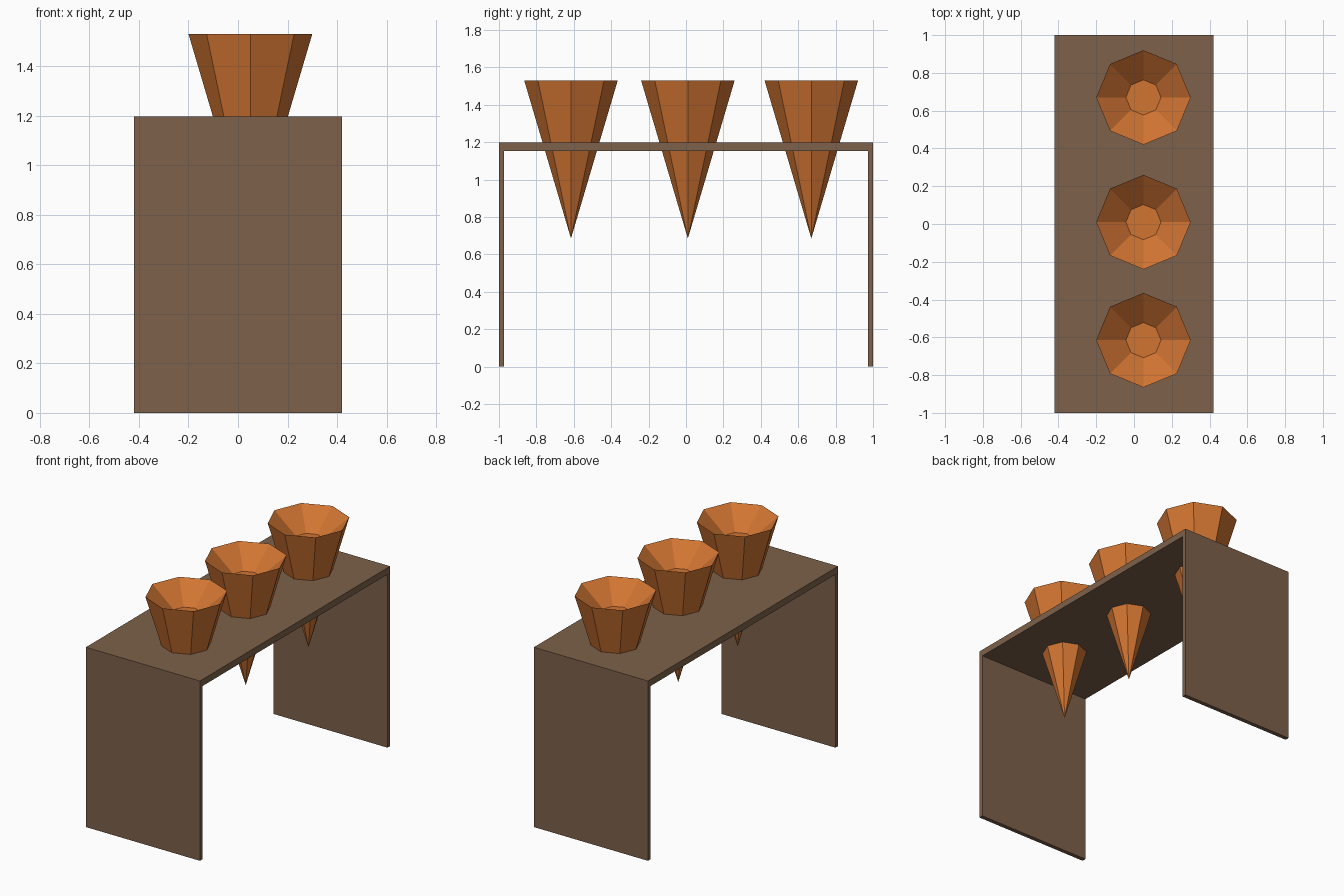
import bpy, bmesh, math

if "Cube" in bpy.data.objects:
    bpy.data.objects.remove(bpy.data.objects["Cube"])


def material(name, rgb):
    m = bpy.data.materials.new(name)
    m.diffuse_color = (*rgb, 1.0)
    m.use_nodes = True
    m.node_tree.nodes["Principled BSDF"].inputs["Base Color"].default_value = m.diffuse_color
    return m


WOOD = material("brown wood", (0.205, 0.120, 0.069))
WAFER = material("orange wafer", (0.640, 0.176, 0.032))


def make_object(name, bm, mat):
    bmesh.ops.recalc_face_normals(bm, faces=bm.faces)
    mesh = bpy.data.meshes.new(name)
    bm.to_mesh(mesh)
    bm.free()
    mesh.materials.append(mat)
    ob = bpy.data.objects.new(name, mesh)
    bpy.context.collection.objects.link(ob)
    return ob


# Stand: U-shaped side profile (y, z) extruded across the width
HALF_W, HEIGHT, UNDER, LEG = 0.42, 1.197, 1.153, 0.972
profile = [(-1, 0), (-LEG, 0), (-LEG, UNDER), (LEG, UNDER),
           (LEG, 0), (1, 0), (1, HEIGHT), (-1, HEIGHT)]
bm = bmesh.new()
side = bm.faces.new([bm.verts.new((-HALF_W, y, z)) for y, z in profile])
ext = bmesh.ops.extrude_face_region(bm, geom=[side])
bmesh.ops.translate(bm, vec=(2 * HALF_W, 0, 0),
                    verts=[v for v in ext["geom"] if isinstance(v, bmesh.types.BMVert)])
make_object("stand", bm, WOOD)


# Cone: eight-sided, pointed below, with a shallow flat-bottomed bowl in the top
def make_cone(name, location):
    sides = 8
    bm = bmesh.new()
    tip = bm.verts.new((0, 0, 0.685))

    def ring(r, z):
        return [bm.verts.new((r * math.cos(2 * math.pi * i / sides),
                              r * math.sin(2 * math.pi * i / sides), z))
                for i in range(sides)]

    rim, floor = ring(0.25, 1.53), ring(0.093, 1.40)
    for i in range(sides):
        j = (i + 1) % sides
        bm.faces.new((tip, rim[j], rim[i]))
        bm.faces.new((rim[i], rim[j], floor[j], floor[i]))
    bm.faces.new(floor)
    make_object(name, bm, WAFER).location = location


for label, y in (("front", -0.615), ("middle", 0.01), ("back", 0.67)):
    make_cone(label + "_cone", (0.05, y, 0))
